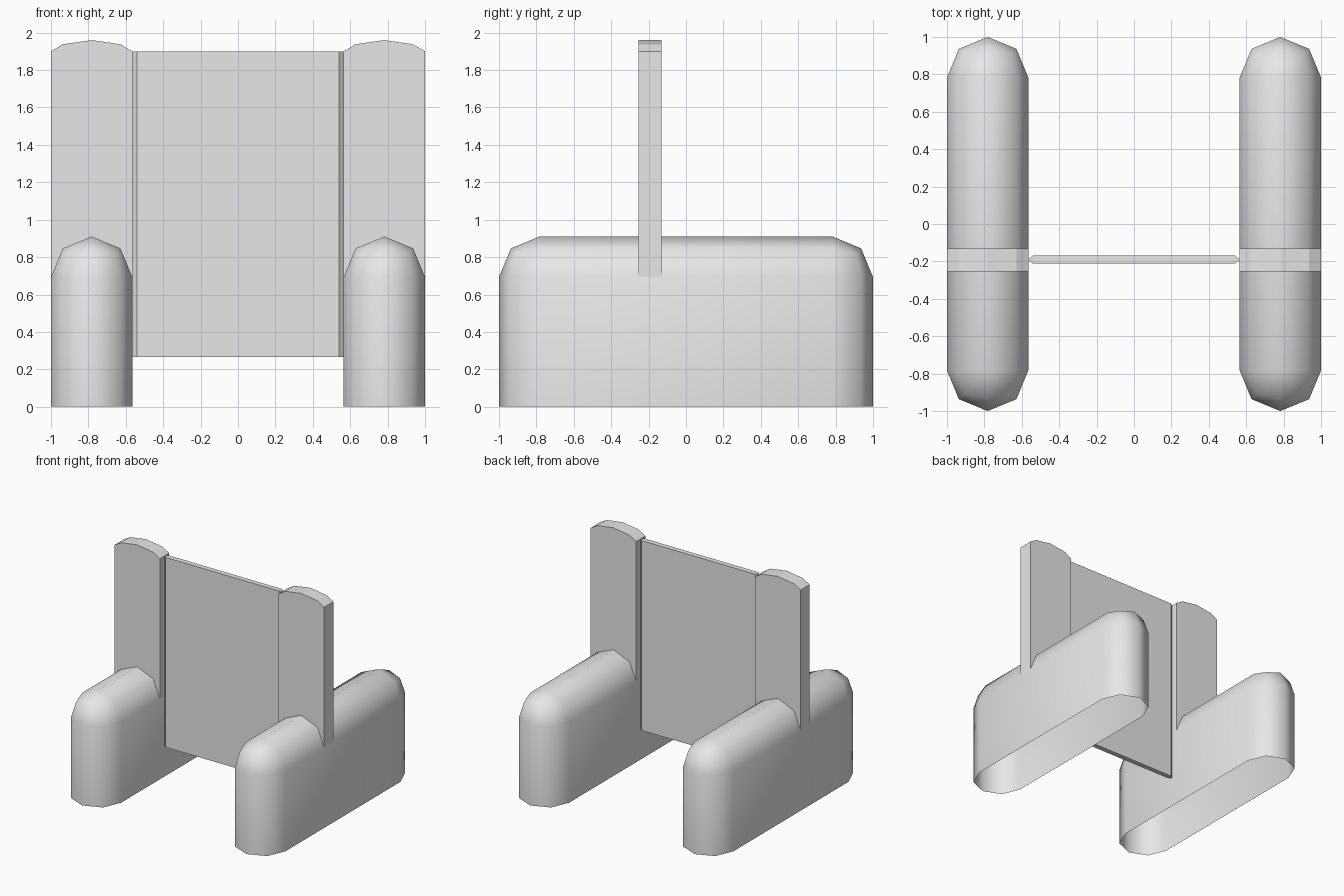
import bpy, bmesh, math
from mathutils import Vector, Matrix

cube = bpy.data.objects.get("Cube")
if cube:
    bpy.data.objects.remove(cube, do_unlink=True)

grey = bpy.data.materials.new("plain grey")
grey.use_nodes = True
grey.diffuse_color = (0.8, 0.8, 0.8, 1)
grey.node_tree.nodes["Principled BSDF"].inputs["Base Color"].default_value = (0.8, 0.8, 0.8, 1)

INNER, OUTER = 0.565, 1.0
WIDTH = OUTER - INNER
MID = (INNER + OUTER) / 2
BASE_TOP = 0.91
PANEL_Y = -0.19


def finish(name, bm):
    bmesh.ops.recalc_face_normals(bm, faces=bm.faces)
    mesh = bpy.data.meshes.new(name)
    bm.to_mesh(mesh)
    bm.free()
    mesh.materials.append(grey)
    obj = bpy.data.objects.new(name, mesh)
    bpy.context.collection.objects.link(obj)
    return obj


def prism(name, points, depth):
    """Extrude a closed outline of 3D points along a vector."""
    bm = bmesh.new()
    face = bm.faces.new([bm.verts.new(p) for p in points])
    made = bmesh.ops.extrude_face_region(bm, geom=[face], use_keep_orig=True)
    verts = [g for g in made["geom"] if isinstance(g, bmesh.types.BMVert)]
    bmesh.ops.translate(bm, verts=verts, vec=Vector(depth))
    return finish(name, bm)


def rounded_base(name, x):
    """Long box rounded on all edges but the lower ones, open underneath."""
    bm = bmesh.new()
    bmesh.ops.create_cube(bm, size=1, matrix=Matrix.Translation((x, 0, BASE_TOP / 2))
                          @ Matrix.Diagonal((WIDTH, 2, BASE_TOP, 1)))
    edges = [e for e in bm.edges if max(v.co.z for v in e.verts) > 0.1]
    bmesh.ops.bevel(bm, geom=edges, offset=WIDTH / 2 - 0.0005, segments=2,
                    profile=0.5, affect='EDGES')
    bmesh.ops.remove_doubles(bm, verts=bm.verts, dist=0.002)
    bmesh.ops.recalc_face_normals(bm, faces=bm.faces)
    bottom = [f for f in bm.faces if max(v.co.z for v in f.verts) < 0.01]
    bmesh.ops.delete(bm, geom=bottom, context='FACES')
    obj = finish(name, bm)
    bpy.ops.object.select_all(action='DESELECT')
    obj.select_set(True)
    bpy.context.view_layer.objects.active = obj
    bpy.ops.object.shade_smooth_by_angle(angle=math.radians(60))


# Bases and the arched posts rising from them
arch = [(-0.2175, 1.9), (-0.153, 1.938), (0, 1.96), (0.153, 1.938), (0.2175, 1.9)]
for side, sign in (("left", 1), ("right", -1)):
    rounded_base(side + "_base", sign * MID)
    outline = [(-WIDTH / 2, 0.69)] + arch + [(WIDTH / 2, 0.69)]
    prism(side + "_post", [(sign * MID + x, -0.255, z) for x, z in outline], (0, 0.125, 0))

# Thin panel with pointed side edges between the posts
half, flat, thick = INNER, 0.54, 0.022
section = [(-half, 0), (-flat, -thick), (flat, -thick), (half, 0), (flat, thick), (-flat, thick)]
prism("centre_panel", [(x, PANEL_Y + y, 0.265) for x, y in section], (0, 0, 1.635))
